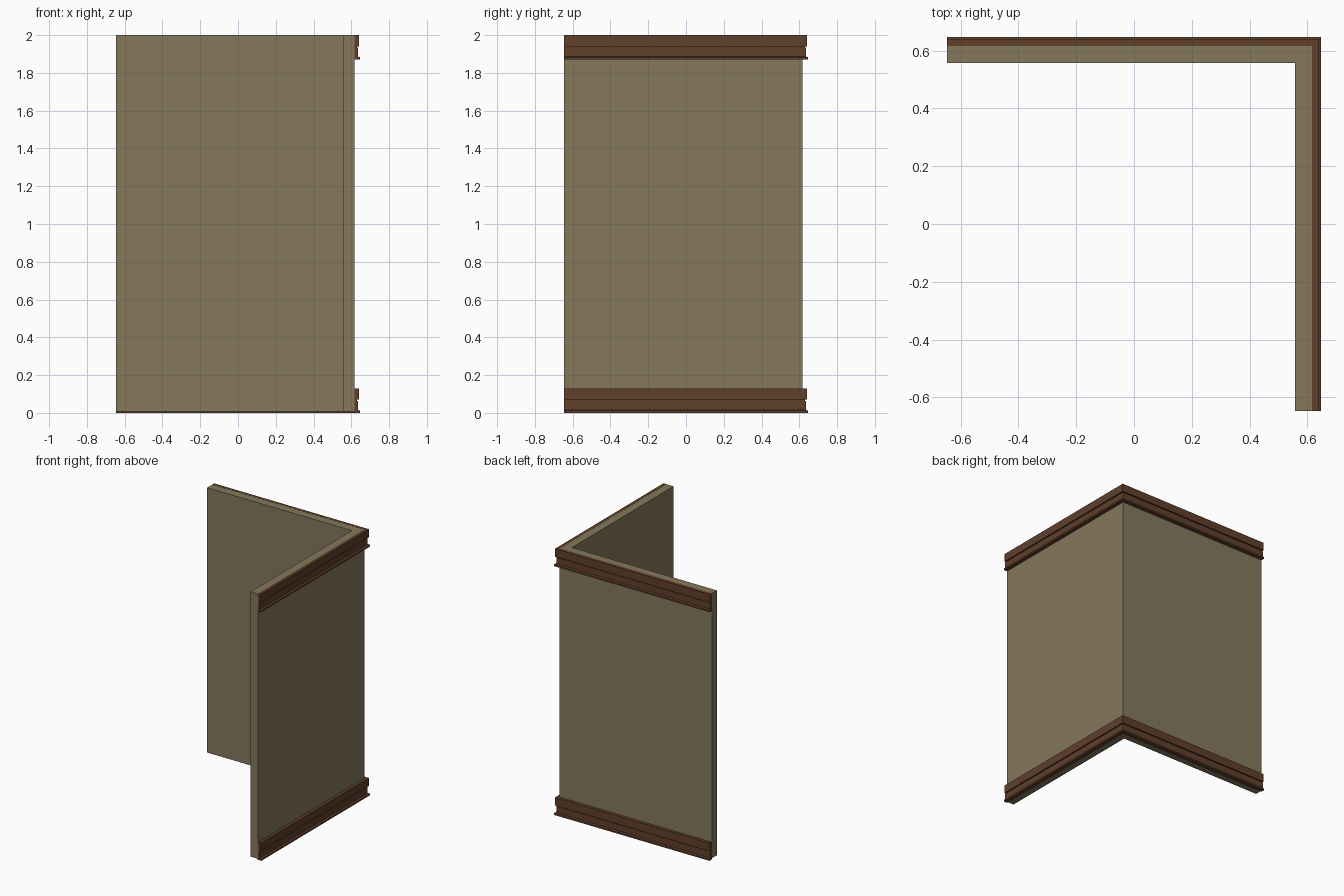
import bpy, bmesh

if "Cube" in bpy.data.objects:
    bpy.data.objects.remove(bpy.data.objects["Cube"])

def material(name, color):
    m = bpy.data.materials.new(name)
    m.diffuse_color = (*color, 1)
    m.use_nodes = True
    m.node_tree.nodes["Principled BSDF"].inputs["Base Color"].default_value = m.diffuse_color
    return m

wall_mat = material("olive plaster", (0.235, 0.19, 0.108))
wood_mat = material("brown wood", (0.115, 0.05, 0.024))

END = -0.647  # free ends of both wall legs

def corner_sweep(name, profile, mat):
    """Sweep a closed (offset, z) profile round the mitred back-right corner."""
    bm = bmesh.new()
    rings = [[bm.verts.new(f(o, z)) for o, z in profile] for f in (
        lambda o, z: (END, o, z),
        lambda o, z: (o, o, z),
        lambda o, z: (o, END, z))]
    n = len(profile)
    for a, b in zip(rings, rings[1:]):
        for i in range(n):
            j = (i + 1) % n
            bm.faces.new((a[i], a[j], b[j], b[i]))
    bm.faces.new(rings[0])
    bm.faces.new(rings[-1][::-1])
    bmesh.ops.recalc_face_normals(bm, faces=bm.faces)
    me = bpy.data.meshes.new(name)
    bm.to_mesh(me)
    bm.free()
    me.materials.append(mat)
    ob = bpy.data.objects.new(name, me)
    bpy.context.collection.objects.link(ob)

# Two wall legs meeting in a corner
corner_sweep("corner_wall", [(0.558, 0.008), (0.618, 0.008), (0.618, 2.0), (0.558, 2.0)], wall_mat)

# Stepped moulding: thick upper band, recessed groove, middle band, thin bottom lip
TRIM = [(0.617, 0), (0.647, 0), (0.647, 0.012), (0.634, 0.016), (0.634, 0.064),
        (0.630, 0.064), (0.630, 0.070), (0.641, 0.070), (0.641, 0.130), (0.617, 0.130)]
for name, z0 in (("skirting_trim", 0.0), ("cornice_trim", 1.8705)):
    corner_sweep(name, [(o, z + z0) for o, z in TRIM], wood_mat)
